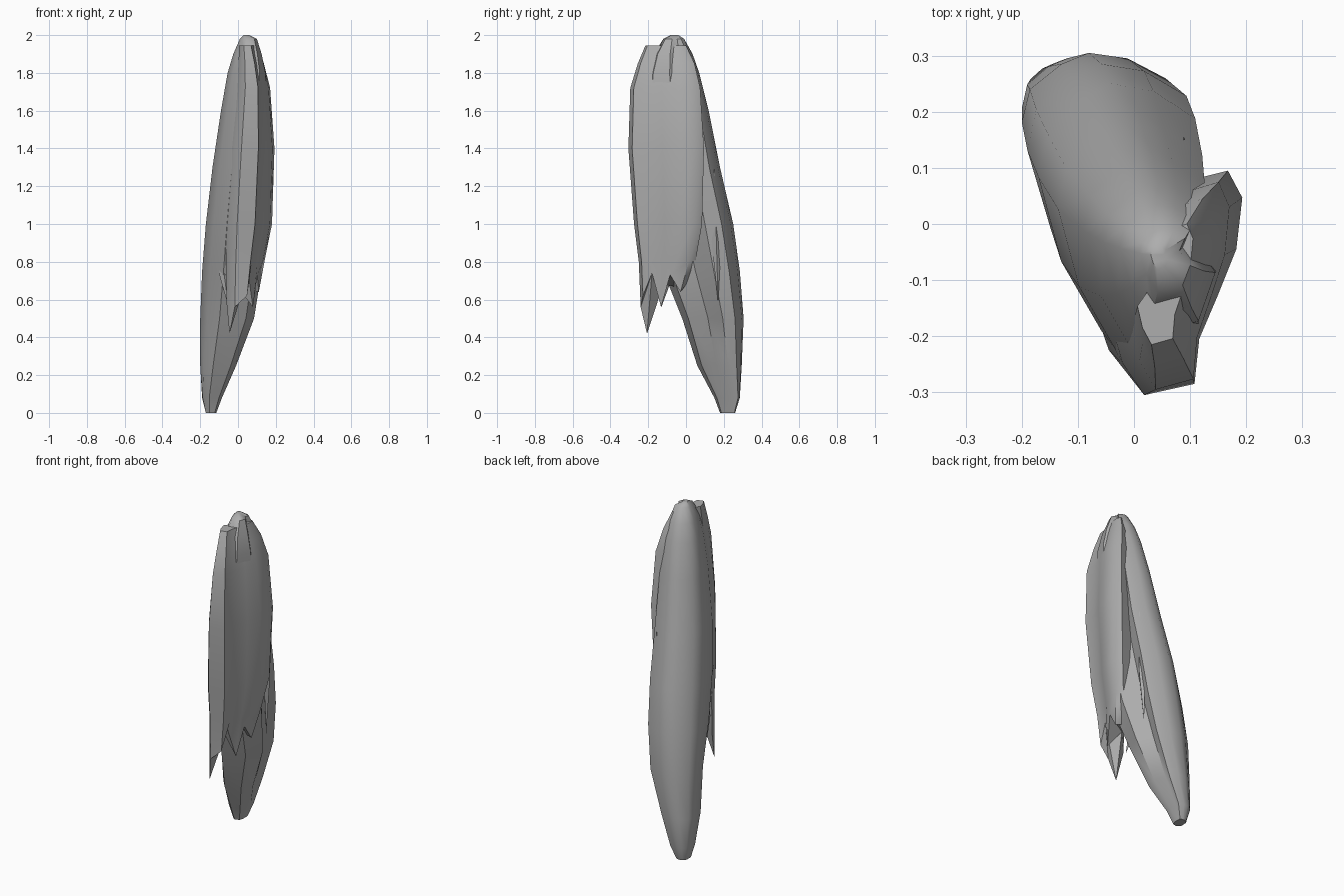
import bpy, bmesh, math

if "Cube" in bpy.data.objects:
    bpy.data.objects.remove(bpy.data.objects["Cube"])

stone = bpy.data.materials.new("grey stone")
stone.diffuse_color = (0.42, 0.42, 0.42, 1)
stone.use_nodes = True
stone.node_tree.nodes["Principled BSDF"].inputs["Base Color"].default_value = stone.diffuse_color


def finish(name, bm):
    """Turn a bmesh into a stone part with crisp ridges and soft flanks."""
    bmesh.ops.recalc_face_normals(bm, faces=bm.faces)
    mesh = bpy.data.meshes.new(name)
    bm.to_mesh(mesh)
    bm.free()
    mesh.materials.append(stone)
    ob = bpy.data.objects.new(name, mesh)
    bpy.context.collection.objects.link(ob)
    bpy.ops.object.select_all(action='DESELECT')
    ob.select_set(True)
    bpy.context.view_layer.objects.active = ob
    bpy.ops.object.shade_smooth_by_angle(angle=math.radians(42))
    return ob


def squarer(u, v, w):
    """Push the front-left and back-right corners out to their box by weight w."""
    a, b = u - .5, v - .5
    if a * b <= 0:
        return u, v
    s = 1 + w * (.5 / max(abs(a), abs(b)) - 1)
    return .5 + a * s, .5 + b * s


def loft(name, outline, sections, drops=None):
    """Stretch one outline into the box (z, x0, x1, y0, y1) of every section."""
    bm = bmesh.new()
    rings = []
    for i, (z, x0, x1, y0, y1) in enumerate(sections):
        ring = []
        for k, (u, v) in enumerate(outline):
            u, v = squarer(u, v, max(0, 1 - z / .35))
            dz = drops[k] if drops and i == 0 else 0
            ring.append(bm.verts.new((x0 + u * (x1 - x0), y0 + v * (y1 - y0), z - dz)))
        rings.append(ring)
    n = len(outline)
    for a, b in zip(rings, rings[1:]):
        for k in range(n):
            m = (k + 1) % n
            bm.faces.new((a[k], a[m], b[m], b[k]))
    bm.faces.new(rings[0])
    bm.faces.new(rings[-1])
    bmesh.ops.triangulate(bm, faces=[f for f in bm.faces if len(f.verts) > 4])
    return finish(name, bm)


def splinter(name, top, bottom, width, depth):
    """Slim four-sided sliver pointed at both ends."""
    bm = bmesh.new()
    tips = [bm.verts.new(top), bm.verts.new(bottom)]
    mid = [t * 0.45 + b * 0.55 for t, b in zip(top, bottom)]
    ring = [bm.verts.new((mid[0] + dx * width, mid[1] + dy * depth, mid[2]))
            for dx, dy in ((-1, 0), (0, -1), (1, 0), (0, 1))]
    for tip in tips:
        for k in range(4):
            bm.faces.new((tip, ring[k], ring[(k + 1) % 4]))
    return finish(name, bm)


# Leaning core of the shard, with a groove on its right flank
loft("shard_core",
     [(0, .62), (.05, .8), (.25, .94), (.42, 1), (.66, .97), (.9, .86),
      (.79, .66), (1, .42), (.85, .1), (.36, 0), (.13, .28)],
     [(0, -.17, -.115, .18, .26),
      (.08, -.19, -.085, .15, .285),
      (.25, -.2, -.01, .06, .295),
      (.5, -.2, .085, -.02, .305),
      (.75, -.19, .125, -.12, .285),
      (1.0, -.17, .14, -.19, .25),
      (1.3, -.135, .15, -.225, .18),
      (1.6, -.09, .15, -.225, .12),
      (1.8, -.055, .145, -.2, .07),
      (1.9, -.025, .125, -.17, .035),
      (1.98, .01, .1, -.12, -.01),
      (2.0, .03, .06, -.08, -.04)])

# Outer slab on the front right, with a jagged lower edge
loft("split_slab",
     [(-.1, .32), (0, .14), (.18, 0), (.6, .05), (.64, .25), (.8, .45), (.95, .65),
      (1, .88), (.88, 1), (.5, .95), (.2, .5)],
     [(.68, -.045, .11, -.24, 0),
      (.8, -.045, .14, -.25, .05),
      (1.0, -.045, .18, -.275, .085),
      (1.4, -.02, .193, -.305, .095),
      (1.72, .01, .17, -.295, .075),
      (1.85, .015, .137, -.255, .045),
      (1.945, .015, .105, -.215, 0)],
     drops=[.1, .26, .12, .06, -.06, .12, -.05, .04, .0, .02, .0])

# Thin slivers along the front edge and the right groove
splinter("front_sliver", (-.1, -.05, .93), (-.05, -.13, .56), .025, .025)
splinter("lower_sliver", (-.08, -.02, .62), (-.145, .13, .15), .025, .025)
splinter("groove_sliver", (.09, .15, 1.3), (.07, .17, .58), .02, .025)
